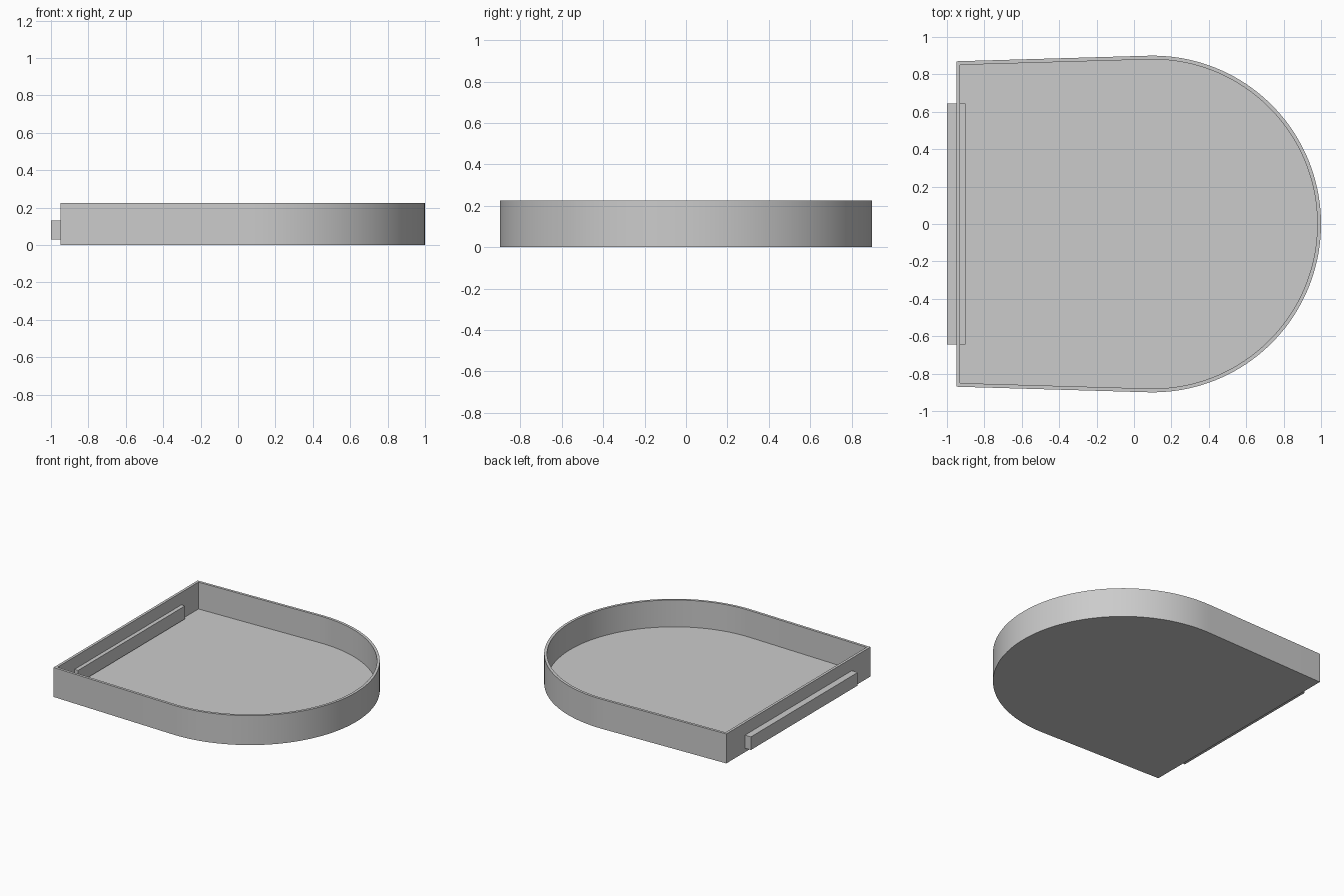
import bpy, bmesh, math

cube = bpy.data.objects.get("Cube")
if cube:
    bpy.data.objects.remove(cube, do_unlink=True)

HEIGHT, WALL, FLOOR = 0.225, 0.02, 0.02
CENTRE_X, RADIUS, BACK_X = 0.1, 0.9, -0.95
TAPER = 0.029      # angle of the straight sides
SEGMENTS = 72

grey = bpy.data.materials.new("plain grey")
grey.use_nodes = True
colour = (0.6, 0.6, 0.6, 1)
grey.diffuse_color = colour
grey.node_tree.nodes["Principled BSDF"].inputs["Base Color"].default_value = colour


def outline(inset):
    """Rounded front with tapering straight sides and a flat end."""
    r, back = RADIUS - inset, BACK_X + inset
    end = math.pi / 2 + TAPER
    points = []
    for i in range(SEGMENTS + 1):
        a = -end + 2 * end * i / SEGMENTS
        points.append((CENTRE_X + r * math.cos(a), r * math.sin(a)))
    half = r / math.cos(TAPER) - (CENTRE_X - back) * math.tan(TAPER)
    return points + [(back, half), (back, -half)]


def add_object(name, bm):
    bmesh.ops.recalc_face_normals(bm, faces=bm.faces)
    mesh = bpy.data.meshes.new(name)
    bm.to_mesh(mesh)
    bm.free()
    mesh.materials.append(grey)
    obj = bpy.data.objects.new(name, mesh)
    bpy.context.collection.objects.link(obj)
    return obj


# Tray shell: outer wall, rim, inner wall, capped by floor and underside
bm = bmesh.new()
rings = []
for inset, z in ((0, 0), (0, HEIGHT), (WALL, HEIGHT), (WALL, FLOOR)):
    rings.append([bm.verts.new((x, y, z)) for x, y in outline(inset)])
for low, high in zip(rings, rings[1:]):
    for i in range(len(low)):
        j = (i + 1) % len(low)
        bm.faces.new((low[i], low[j], high[j], high[i]))
bm.faces.new(rings[0])
bm.faces.new(rings[-1])
tray = add_object("tray", bm)
bpy.context.view_layer.objects.active = tray
tray.select_set(True)
bpy.ops.object.shade_smooth_by_angle(angle=math.radians(30))

# Long bar passing through the flat end wall
bm = bmesh.new()
bmesh.ops.create_cube(bm, size=1)
bmesh.ops.scale(bm, vec=(0.1, 1.29, 0.1), verts=bm.verts)
bmesh.ops.translate(bm, vec=(BACK_X, 0, 0.08), verts=bm.verts)
add_object("end_bar", bm)
